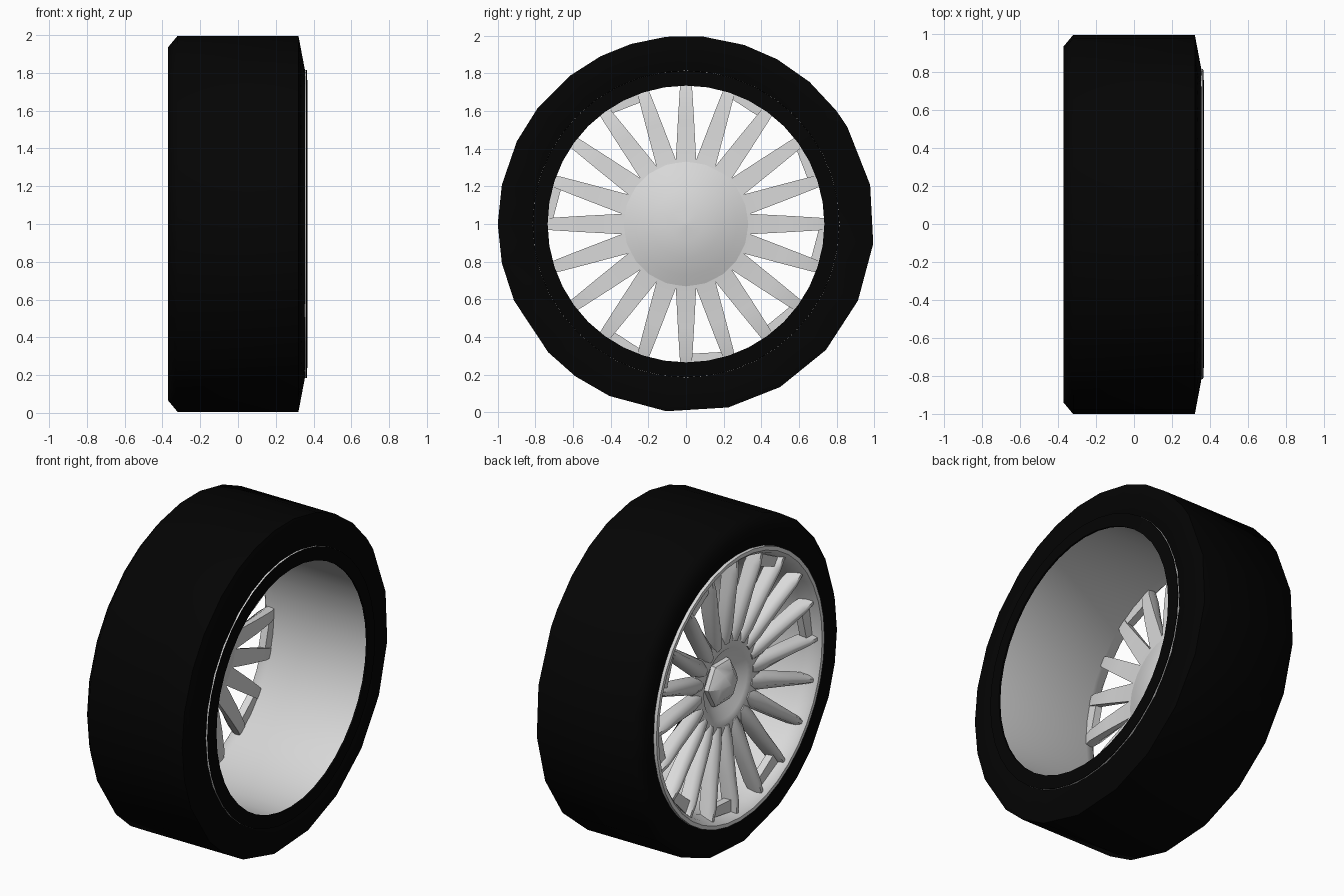
import bpy, bmesh, math
from mathutils import Vector

if "Cube" in bpy.data.objects:
    bpy.data.objects.remove(bpy.data.objects["Cube"])


def material(name, value):
    m = bpy.data.materials.new(name)
    m.diffuse_color = (value, value, value, 1)
    m.use_nodes = True
    m.node_tree.nodes["Principled BSDF"].inputs["Base Color"].default_value = m.diffuse_color
    return m


black = material("black rubber", 0.0012)
silver = material("silver metal", 0.7)
CENTRE_Z = 1.0
EVEN = [i * 9 for i in range(40)]


def at(x, r, deg, side=0.0):
    """Point at axial x, radius r, wheel angle deg, shifted sideways."""
    a = math.radians(deg)
    return Vector((x, r * math.cos(a) - side * math.sin(a),
                   CENTRE_Z + r * math.sin(a) + side * math.cos(a)))


def finish(bm, name, mat, smooth=35):
    bmesh.ops.remove_doubles(bm, verts=bm.verts, dist=0.0001)
    bmesh.ops.recalc_face_normals(bm, faces=bm.faces)
    me = bpy.data.meshes.new(name)
    bm.to_mesh(me)
    bm.free()
    ob = bpy.data.objects.new(name, me)
    bpy.context.collection.objects.link(ob)
    me.materials.append(mat)
    bpy.ops.object.select_all(action='DESELECT')
    ob.select_set(True)
    bpy.context.view_layer.objects.active = ob
    bpy.ops.object.shade_smooth_by_angle(angle=math.radians(smooth))
    return ob


def lathe(name, profile, mat, angles=EVEN, smooth=35):
    """Revolve a closed (x, radius) profile about the wheel axis."""
    bm = bmesh.new()
    rings = [[bm.verts.new(at(x, r, d)) for d in angles] for x, r in profile]
    n = len(angles)
    for k in range(len(rings)):
        a, b = rings[k], rings[(k + 1) % len(rings)]
        for i in range(n):
            j = (i + 1) % n
            bm.faces.new((a[i], a[j], b[j], b[i]))
    return finish(bm, name, mat, smooth)


# Tyre: coarse, slightly uneven outline
tyre_angles = [-168, -156, -137, -126, -114, -96, -77, -60, -42, -24, -6, 12,
               31, 37, 49, 61, 72, 85, 96, 107, 117, 128, 142, 154, 168, 180]
lathe("tyre", [(-0.35, 0.815), (-0.37, 0.94), (-0.32, 1.0), (0.32, 1.0),
               (0.354, 0.82), (0.345, 0.81)], black, tyre_angles, smooth=60)

# Rim barrel with a flange at each end
lathe("rim_barrel", [(-0.371, 0.818), (-0.371, 0.795), (-0.35, 0.775),
                     (-0.28, 0.75), (0.355, 0.742), (0.36, 0.815),
                     (0.345, 0.815), (0.33, 0.765), (-0.28, 0.77),
                     (-0.345, 0.818)], silver)

# Black inner lip on the open side
lathe("inner_lip", [(0.357, 0.735), (0.368, 0.735), (0.364, 0.8145),
                    (0.356, 0.8145)], black)

# Hub: dished outside, domed inside
lathe("hub", [(-0.22, 0.001), (-0.225, 0.16), (-0.27, 0.21), (-0.28, 0.26),
              (-0.27, 0.33), (-0.252, 0.34), (-0.225, 0.27), (-0.195, 0.18),
              (-0.178, 0.09), (-0.173, 0.001)], silver, smooth=50)

# Faceted centre cap
lathe("centre_cap", [(-0.2, 0.001), (-0.2, 0.15), (-0.25, 0.14),
                     (-0.295, 0.08), (-0.31, 0.001)], silver,
      [i * 60 for i in range(6)], smooth=30)

# Spokes: twenty tapered bars with a rounded outer ridge
bm = bmesh.new()
# radius, half width, back x, front x
stations = [(0.25, 0.042, -0.235, -0.285), (0.34, 0.054, -0.25, -0.305),
            (0.55, 0.043, -0.255, -0.33), (0.70, 0.034, -0.265, -0.352),
            (0.775, 0.028, -0.285, -0.352)]
for k in range(20):
    deg = k * 18
    rings = []
    for r, w, xb, xf in stations:
        mid = xf * 0.6 + xb * 0.4
        section = [(xb, -w), (mid, -w * 0.85), (xf, -w * 0.35),
                   (xf, w * 0.35), (mid, w * 0.85), (xb, w)]
        rings.append([bm.verts.new(at(x, r, deg, s)) for x, s in section])
    for a, b in zip(rings, rings[1:]):
        for i in range(6):
            j = (i + 1) % 6
            bm.faces.new((a[i], a[j], b[j], b[i]))
    bm.faces.new(rings[0])
    bm.faces.new(rings[-1])
finish(bm, "spokes", silver, 60)

# Small webs bridging spoke tips at the rim
bm = bmesh.new()
for deg in (27, 63, 117, 171, -9, -45, -81, -117):
    loops = []
    for x in (-0.325, -0.28):
        loops.append([bm.verts.new(at(x, r, deg + d)) for r, d in
                      ((0.69, -8), (0.71, 8), (0.765, 8), (0.765, -8))])
    for i in range(4):
        j = (i + 1) % 4
        bm.faces.new((loops[0][i], loops[0][j], loops[1][j], loops[1][i]))
    bm.faces.new(loops[0])
    bm.faces.new(loops[1])
finish(bm, "spoke_webs", silver, 30)
